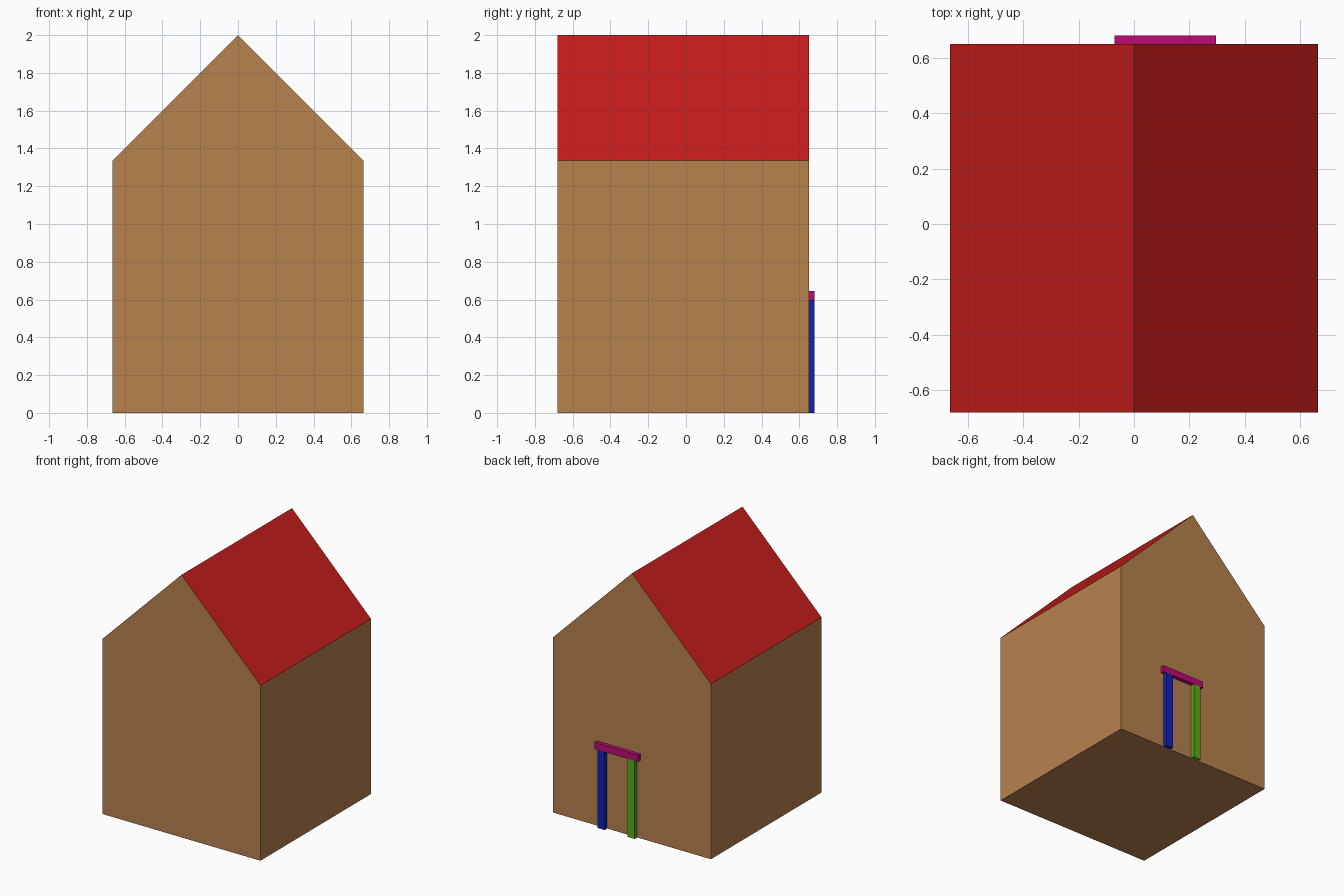
import bpy, bmesh
from mathutils import Matrix, Vector

if "Cube" in bpy.data.objects:
    bpy.data.objects.remove(bpy.data.objects["Cube"])

HALF, EAVE, RIDGE = 0.665, 1.335, 2.0
FRONT, BACK, OUT = -0.68, 0.65, 0.68
DOOR_X = 0.113


def finish(name, bm, color):
    mesh = bpy.data.meshes.new(name)
    bm.to_mesh(mesh)
    bm.free()
    mat = bpy.data.materials.new(name + "_paint")
    mat.diffuse_color = (*color, 1)
    mat.use_nodes = True
    mat.node_tree.nodes["Principled BSDF"].inputs["Base Color"].default_value = mat.diffuse_color
    mesh.materials.append(mat)
    obj = bpy.data.objects.new(name, mesh)
    bpy.context.collection.objects.link(obj)
    return obj


def extrude_profile(points):
    """Sweep an outline in XZ from the front wall to the back wall."""
    bm = bmesh.new()
    rings = [[bm.verts.new((x, y, z)) for x, z in points] for y in (FRONT, BACK)]
    return bm, rings


def box(name, lo, hi, color):
    lo, hi = Vector(lo), Vector(hi)
    bm = bmesh.new()
    bmesh.ops.create_cube(bm, size=1, matrix=Matrix.Translation((lo + hi) / 2)
                          @ Matrix.Diagonal((*(hi - lo), 1)))
    return finish(name, bm, color)


# House walls: gabled prism, open only where the roof closes it
bm, (a, b) = extrude_profile([(HALF, EAVE), (HALF, 0), (-HALF, 0),
                              (-HALF, EAVE), (0, RIDGE)])
bm.faces.new(a)
bm.faces.new(b)
for i in range(3):
    bm.faces.new((a[i], a[i + 1], b[i + 1], b[i]))
bmesh.ops.recalc_face_normals(bm, faces=bm.faces)
finish("house_walls", bm, (0.48, 0.223, 0.076))

# Roof: two thin slopes meeting at the ridge
bm, (a, b) = extrude_profile([(-HALF, EAVE), (0, RIDGE), (HALF, EAVE)])
for i in range(2):
    bm.faces.new((a[i], a[i + 1], b[i + 1], b[i]))
for f in bm.faces:
    f.normal_update()
    if f.normal.z < 0:
        f.normal_flip()
finish("roof", bm, (0.558, 0.0116, 0.0103))

# Door frame on the back wall: two posts and a lintel
for name, side, color in (("door_post_left", 1, (0.005, 0.016, 0.456)),
                          ("door_post_right", -1, (0.102, 0.402, 0.007))):
    x = DOOR_X + side * 0.127
    box(name, (x - 0.03, BACK, 0), (x + 0.03, OUT, 0.595), color)
box("door_lintel", (DOOR_X - 0.183, BACK, 0.595), (DOOR_X + 0.183, OUT, 0.645),
    (0.515, 0.003, 0.188))
